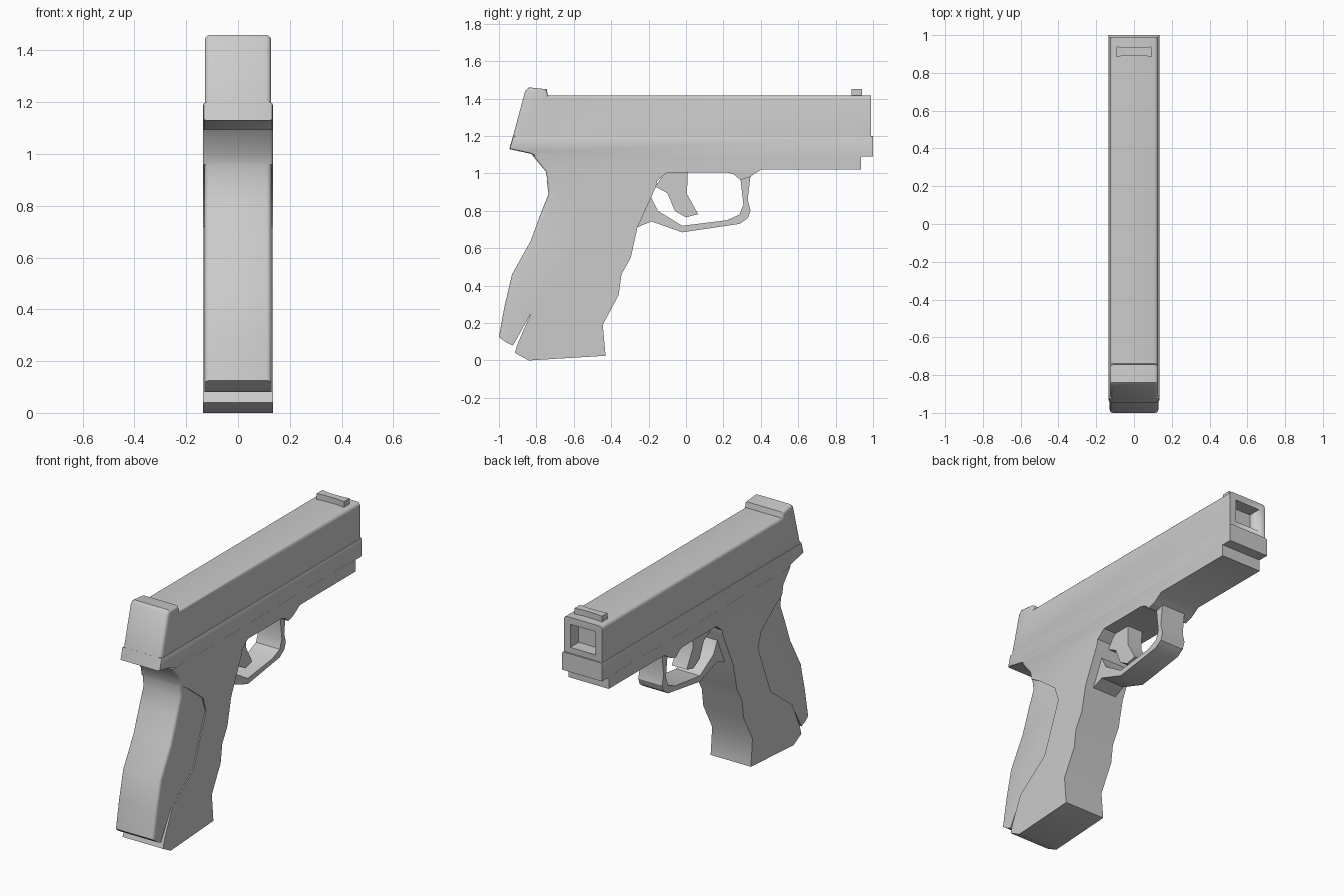
import bpy, bmesh
from mathutils import Vector


def slab(name, profile, half, bevel=None, size=0.02, segments=3):
    """Extrude a (y, z) outline across x; round side edges whose midpoint passes bevel(y, z)."""
    bm = bmesh.new()
    face = bm.faces.new([bm.verts.new((-half, y, z)) for y, z in profile])
    geo = bmesh.ops.extrude_face_region(bm, geom=[face])["geom"]
    for v in geo:
        if isinstance(v, bmesh.types.BMVert):
            v.co.x = half
    bmesh.ops.recalc_face_normals(bm, faces=bm.faces)
    if bevel:
        edges = []
        for e in bm.edges:
            a, b = (v.co for v in e.verts)
            m = (a + b) / 2
            if abs(a.x - b.x) < 1e-5 and bevel(m.y, m.z):
                edges.append(e)
        bmesh.ops.bevel(bm, geom=edges, offset=size, segments=segments,
                        profile=0.5, affect='EDGES', clamp_overlap=False)
    mesh = bpy.data.meshes.new(name)
    bm.to_mesh(mesh)
    bm.free()
    ob = bpy.data.objects.new(name, mesh)
    bpy.context.collection.objects.link(ob)
    bpy.ops.object.select_all(action='DESELECT')
    bpy.context.view_layer.objects.active = ob
    ob.select_set(True)
    bpy.ops.object.shade_smooth_by_angle(angle=0.6)
    return ob


# Upper slide with raised rear sight, rounded along the top and back
slide = slab("slide", [(-0.926, 1.195), (-0.86, 1.44), (-0.84, 1.46), (-0.745, 1.45),
                       (-0.738, 1.417), (0.99, 1.417), (0.99, 1.195)], 0.128,
             lambda y, z: z > 1.21 and y < 0.9, 0.02)

# Square opening in the front of the slide
cutter = slab("muzzle_cutter", [(0.91, 1.235), (1.1, 1.235), (1.1, 1.375), (0.91, 1.375)], 0.085)
cutter.hide_render = True
cutter.hide_set(True)
cut = slide.modifiers.new("muzzle", 'BOOLEAN')
cut.object = cutter
cut.operation = 'DIFFERENCE'
cut.solver = 'EXACT'

# Lower slide rail: slightly wider, chamfered where it meets the slide
slab("slide_rail", [(-0.945, 1.13), (-0.925, 1.2), (1.0, 1.2), (1.0, 1.09), (0.0, 1.09),
                    (-0.80, 1.09), (-0.83, 1.105)], 0.135,
     lambda y, z: z > 1.19 or y < -0.8, 0.012, 2)

# Frame and grip, with the back cut away for the backstrap
slab("frame", [(-0.82, 1.095), (0.935, 1.095), (0.935, 1.02), (0.40, 1.02), (0.34, 0.98),
               (0.29, 0.965), (0.255, 0.995), (0.22, 1.005), (-0.10, 1.005), (-0.155, 0.96),
               (-0.16, 0.93), (-0.26, 0.71), (-0.295, 0.55), (-0.345, 0.46), (-0.36, 0.35),
               (-0.445, 0.19), (-0.43, 0.025), (-0.84, 0.0), (-0.915, 0.04), (-0.90, 0.09),
               (-0.83, 0.25), (-0.62, 0.41), (-0.50, 0.72), (-0.53, 0.81), (-0.67, 0.92),
               (-0.74, 0.96), (-0.75, 1.01)], 0.1355,
     lambda y, z: 0.97 < z < 1.08 and y < -0.7, 0.012)

# Backstrap, a little inset from the grip sides
slab("backstrap", [(-0.745, 0.963), (-0.67, 0.92), (-0.53, 0.81), (-0.50, 0.72), (-0.62, 0.41),
                   (-0.83, 0.25), (-0.925, 0.08), (-0.96, 0.095), (-1.0, 0.125), (-0.97, 0.29),
                   (-0.93, 0.46), (-0.83, 0.64), (-0.775, 0.79), (-0.735, 0.89)], 0.129,
     lambda y, z: z > 0.12 and y < -0.74 and z - 0.25 > (y + 0.86) * 2.3, 0.018)

# Trigger guard loop
slab("trigger_guard", [(0.345, 0.99), (0.33, 0.86), (0.345, 0.80), (0.33, 0.76), (0.285, 0.73),
                       (-0.02, 0.685), (-0.185, 0.743), (-0.265, 0.71), (-0.28, 0.80),
                       (-0.20, 0.93), (-0.165, 0.925), (-0.19, 0.88), (-0.15, 0.80),
                       (-0.02, 0.72), (0.22, 0.75), (0.286, 0.78), (0.307, 0.834),
                       (0.29, 0.98)], 0.08)

# Trigger
slab("trigger", [(-0.165, 0.93), (-0.10, 0.895), (-0.06, 0.80), (0.0, 0.765), (0.065, 0.782),
                 (0.005, 0.89), (0.01, 1.02), (-0.10, 1.02)], 0.05)

# Front sight, pinched towards its middle
sight = slab("front_sight", [(0.885, 1.40), (0.94, 1.40), (0.94, 1.452), (0.885, 1.452)], 0.092)
bm = bmesh.new()
bm.from_mesh(sight.data)
for x in (-0.045, 0.0, 0.045):
    bmesh.ops.bisect_plane(bm, geom=bm.verts[:] + bm.edges[:] + bm.faces[:],
                           plane_co=Vector((x, 0, 0)), plane_no=Vector((1, 0, 0)))
for v in bm.verts:
    if abs(v.co.x) < 0.06:
        v.co.y = 0.9125 + (v.co.y - 0.9125) * 0.75
bm.to_mesh(sight.data)
bm.free()
